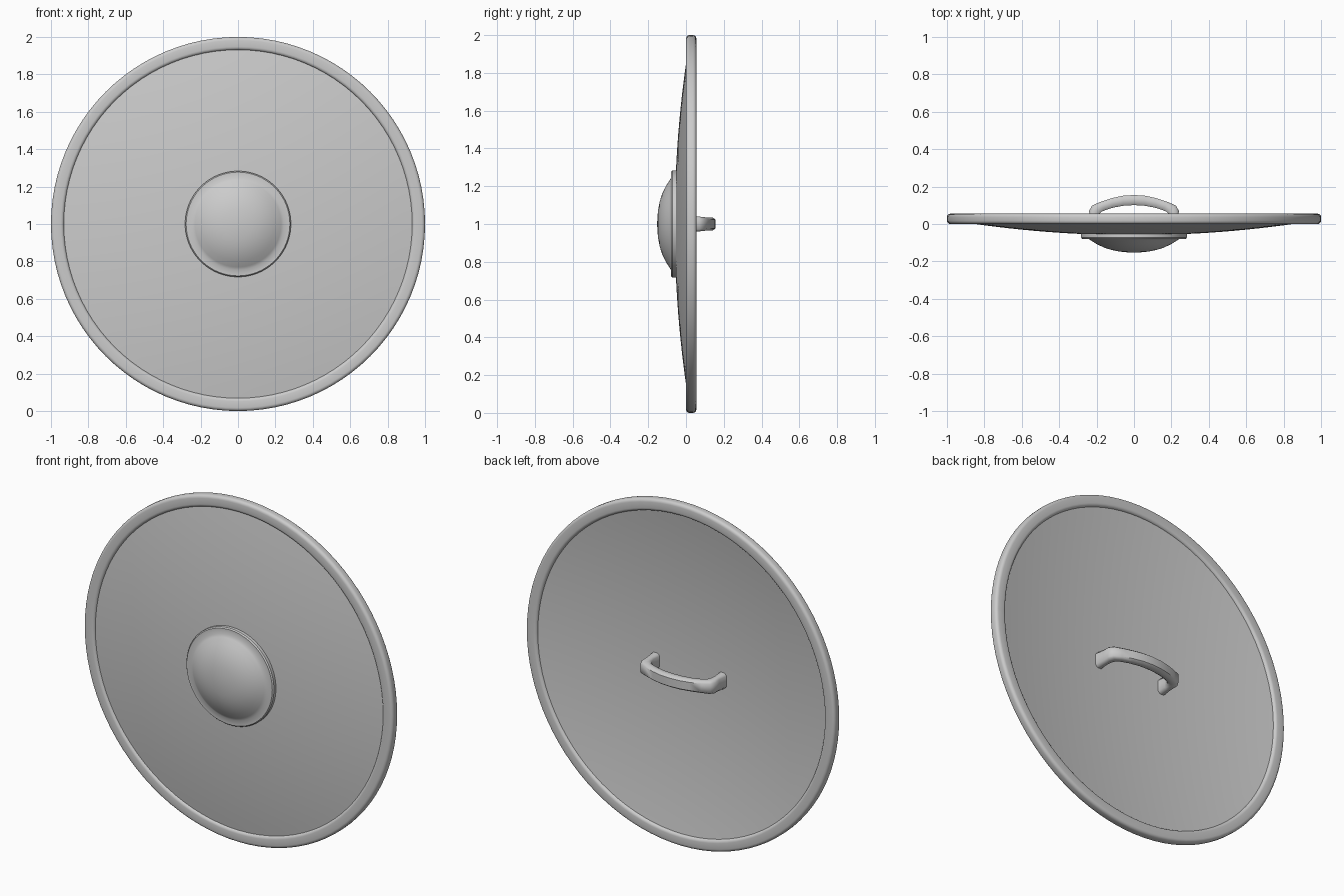
import bpy, bmesh, math
from mathutils import Vector

if "Cube" in bpy.data.objects:
    bpy.data.objects.remove(bpy.data.objects["Cube"])


def finish(name, bm, angle=35):
    bmesh.ops.remove_doubles(bm, verts=bm.verts, dist=1e-5)
    bmesh.ops.recalc_face_normals(bm, faces=bm.faces)
    me = bpy.data.meshes.new(name)
    bm.to_mesh(me)
    bm.free()
    ob = bpy.data.objects.new(name, me)
    bpy.context.collection.objects.link(ob)
    bpy.ops.object.select_all(action='DESELECT')
    ob.select_set(True)
    bpy.context.view_layer.objects.active = ob
    bpy.ops.object.shade_smooth_by_angle(angle=math.radians(angle))
    return ob


def lathe(name, profile, closed=False, steps=96):
    """Spin (radius, y) points around the horizontal axis through z = 1."""
    bm = bmesh.new()
    vs = [bm.verts.new((r, y, 1)) for r, y in profile]
    es = [bm.edges.new(p) for p in zip(vs, vs[1:])]
    if closed:
        es.append(bm.edges.new((vs[-1], vs[0])))
    bmesh.ops.spin(bm, geom=vs + es, cent=(0, 0, 1), axis=(0, 1, 0),
                   angle=2 * math.pi, steps=steps)
    return finish(name, bm)


# Shallow domed plate, hollow at the back
radii = [0.95 * i / 14 for i in range(15)]
front = [(r, -0.06 + 0.083 * r * r) for r in radii]
back = [(r, -0.032 + 0.083 * r * r) for r in reversed(radii)]
lathe("shield_plate", front + back)

# Rounded rim band
rim = []
for cx, cy, start in ((0.982, 0.037, 0), (0.948, 0.037, 90),
                      (0.948, 0.018, 180), (0.982, 0.018, 270)):
    for k in range(5):
        a = math.radians(start + 22.5 * k)
        rim.append((cx + 0.018 * math.cos(a), cy + 0.018 * math.sin(a)))
lathe("rim", rim, closed=True)

# Central boss: flat flange with a dome on it
boss = [(0, -0.04), (0.283, -0.04), (0.283, -0.072), (0.277, -0.079),
        (0.245, -0.079), (0.23, -0.088), (0.2, -0.107), (0.16, -0.126),
        (0.12, -0.139), (0.08, -0.147), (0.04, -0.151), (0, -0.153)]
lathe("boss", boss)

# Curved grip: (outer x, outer y, inner x, inner y, half height)
half = [(0.0, 0.155, 0.0, 0.101, 0.034), (0.06, 0.151, 0.055, 0.098, 0.034),
        (0.12, 0.138, 0.11, 0.088, 0.034), (0.18, 0.118, 0.155, 0.074, 0.035),
        (0.225, 0.098, 0.176, 0.064, 0.037), (0.24, 0.07, 0.187, 0.048, 0.04),
        (0.236, 0.03, 0.196, 0.02, 0.042), (0.245, -0.04, 0.19, -0.04, 0.046)]
stations = [(-a, b, -c, d, h) for a, b, c, d, h in half[:0:-1]] + half
section = [(0, -0.7), (0.25, -1), (0.75, -1), (1, -0.7),
           (1, 0.7), (0.75, 1), (0.25, 1), (0, 0.7)]
bm = bmesh.new()
rings = []
for ox, oy, ix, iy, h in stations:
    outer, inner = Vector((ox, oy, 1)), Vector((ix, iy, 1))
    rings.append([bm.verts.new(inner.lerp(outer, u) + Vector((0, 0, v * h)))
                  for u, v in section])
for a, b in zip(rings, rings[1:]):
    for i in range(8):
        j = (i + 1) % 8
        bm.faces.new((a[i], a[j], b[j], b[i]))
bm.faces.new(rings[0])
bm.faces.new(rings[-1])
finish("grip", bm, 50)
